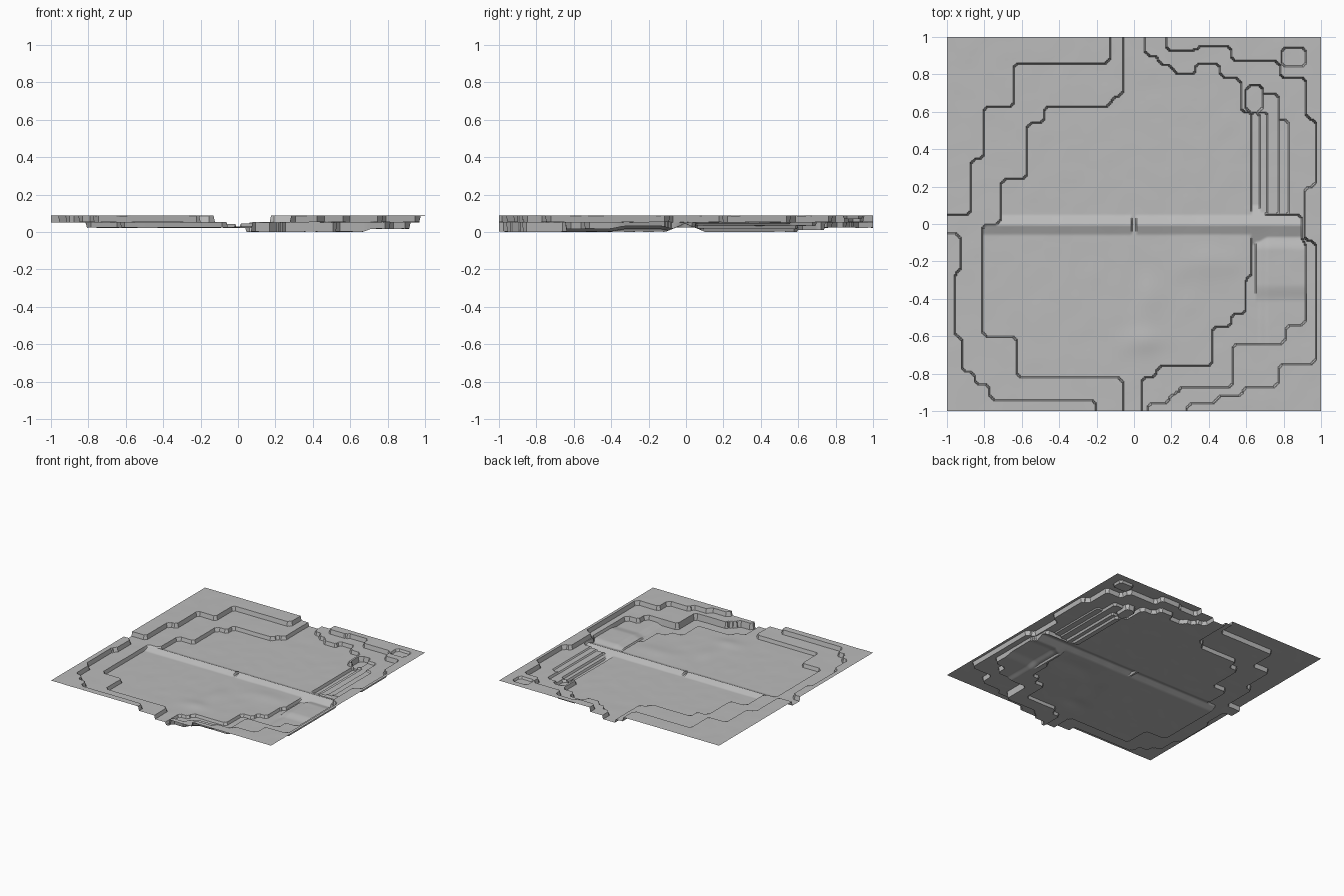
import bpy
import bmesh
import math
from mathutils import Vector, noise

cube = bpy.data.objects.get("Cube")
if cube:
    bpy.data.objects.remove(cube, do_unlink=True)

PLATEAU, TERRACE, FLOOR, BANK, BED = 0.088, 0.053, 0.024, 0.018, 0.002
SEGMENTS = 260


def stepped_outline(*values, bevel=0.022):
    """Closed outline of right-angled steps with clipped corners.
    The values alternate between the next x and the next y."""
    n = len(values)
    corners = []
    for i in range(n):
        a, b = values[i], values[(i + 1) % n]
        corners.append(Vector((a, b) if i % 2 == 0 else (b, a)))
    outline = []
    for i, corner in enumerate(corners):
        for other in (corners[i - 1], corners[(i + 1) % n]):
            edge = other - corner
            cut = min(bevel, edge.length * 0.45)
            outline.append(corner + edge.normalized() * cut)
    return outline


def box(x0, x1, y0, y1):
    return stepped_outline(x0, y0, x1, y1)


class Region:
    """Outline with a fast inside test that reuses each row's crossings."""

    def __init__(self, outline):
        self.outline = outline
        self.rows = {}

    def contains(self, x, y):
        key = round(y, 5)
        if key not in self.rows:
            hits = []
            for a, b in zip(self.outline, self.outline[1:] + self.outline[:1]):
                if (a.y > y) != (b.y > y):
                    hits.append(a.x + (y - a.y) * (b.x - a.x) / (b.y - a.y))
            self.rows[key] = hits
        return sum(hit > x for hit in self.rows[key]) % 2 == 1


def ramp(value, start, end):
    t = min(1, max(0, (value - start) / (end - start)))
    return t * t * (3 - 2 * t)


def mound(x, y, cx, cy, rx, ry, height):
    return height * math.exp(-((x - cx) / rx) ** 2 - ((y - cy) / ry) ** 2)


# Edge of the high plateau
basin = Region(stepped_outline(
    -1.1, .05, -.87, .35, -.8, .63, -.64, .86, -.13, 1.1, .17, .93, .34, .95,
    .52, .87, .78, .78, .92, .56, .97, .2, .91, -.09, .97, -.75, .77, -.87,
    .58, -.92, .44, -.96, .28, -1.1, -.2, -.94, -.77, -.86, -.85, -.79,
    -.92, -.6, -.96, -.26, -.93, -.05))

# Edge of the main valley floor
valley = Region(stepped_outline(
    -.71, .24, -.57, .54, -.48, .63, -.12, .68, -.06, 1.1, .06, .9, .13, .85,
    .21, .8, .33, .86, .46, .78, .57, .6, .63, -.28, .6, -.48, .52, -.55,
    .42, -.76, .12, -.82, .04, -1.1, -.06, -.82, -.63, -.6, -.81, 0))

# River that curves around the front of the valley
river = Region(stepped_outline(
    .04, .05, .9, -.1, .92, -.54, .81, -.64, .53, -.87, .24, -.91,
    .19, -.96, .07, -1.1))

# Stepped trench, pond and pit at the back, from shallow to deep
hollows = [
    (Region(box(.62, .83, .04, .56)), .044),
    (Region(box(.62, .77, .04, .7)), .034),
    (Region(box(.62, .715, .04, .6)), .018),
    (Region(box(.62, .67, .04, .6)), BED),
    (Region(box(.6, .69, .6, .74)), .012),
    (Region(box(.79, .92, .84, .945)), .07),
]


def height(x, y):
    z = TERRACE if basin.contains(x, y) else PLATEAU
    for region, level in hollows:
        if region.contains(x, y):
            z = level
    if river.contains(x, y):
        z = BED + (BANK - BED) * ramp(x, .66, .72)
        if x > .65:
            z += .014 * ramp(y, -.42, -.32) * ramp(-y, .06, .14)
    if valley.contains(x, y):
        z = FLOOR
        z += mound(x, y, .4, -.2, .17, .09, .008)
        z += mound(x, y, .05, -.62, .1, .07, .009)
        z += mound(x, y, .08, -.4, .07, .1, .006)
    # Embankment across the middle, with a small gap at its centre
    if -.83 < x < .9 and abs(x) > .015:
        z = max(z, .046 - .42 * abs(y + .005))
    # Slightly uneven ground
    z += .0012 * noise.noise(Vector((x * 9, y * 9, 0)))
    return max(0, z)


# Terrain sheet
bm = bmesh.new()
bmesh.ops.create_grid(bm, x_segments=SEGMENTS, y_segments=SEGMENTS, size=1)
for v in bm.verts:
    v.co.z = height(v.co.x, v.co.y)
lowest = min(v.co.z for v in bm.verts)
for v in bm.verts:
    v.co.z -= lowest
mesh = bpy.data.meshes.new("terrain")
bm.to_mesh(mesh)
bm.free()
terrain = bpy.data.objects.new("terrain", mesh)
bpy.context.collection.objects.link(terrain)

# Single grey ground colour
grey = bpy.data.materials.new("ground_grey")
grey.use_nodes = True
colour = (.5, .5, .5, 1)
grey.diffuse_color = colour
grey.node_tree.nodes["Principled BSDF"].inputs["Base Color"].default_value = colour
mesh.materials.append(grey)

bpy.ops.object.select_all(action="DESELECT")
terrain.select_set(True)
bpy.context.view_layer.objects.active = terrain
bpy.ops.object.shade_smooth_by_angle(angle=math.radians(35))
